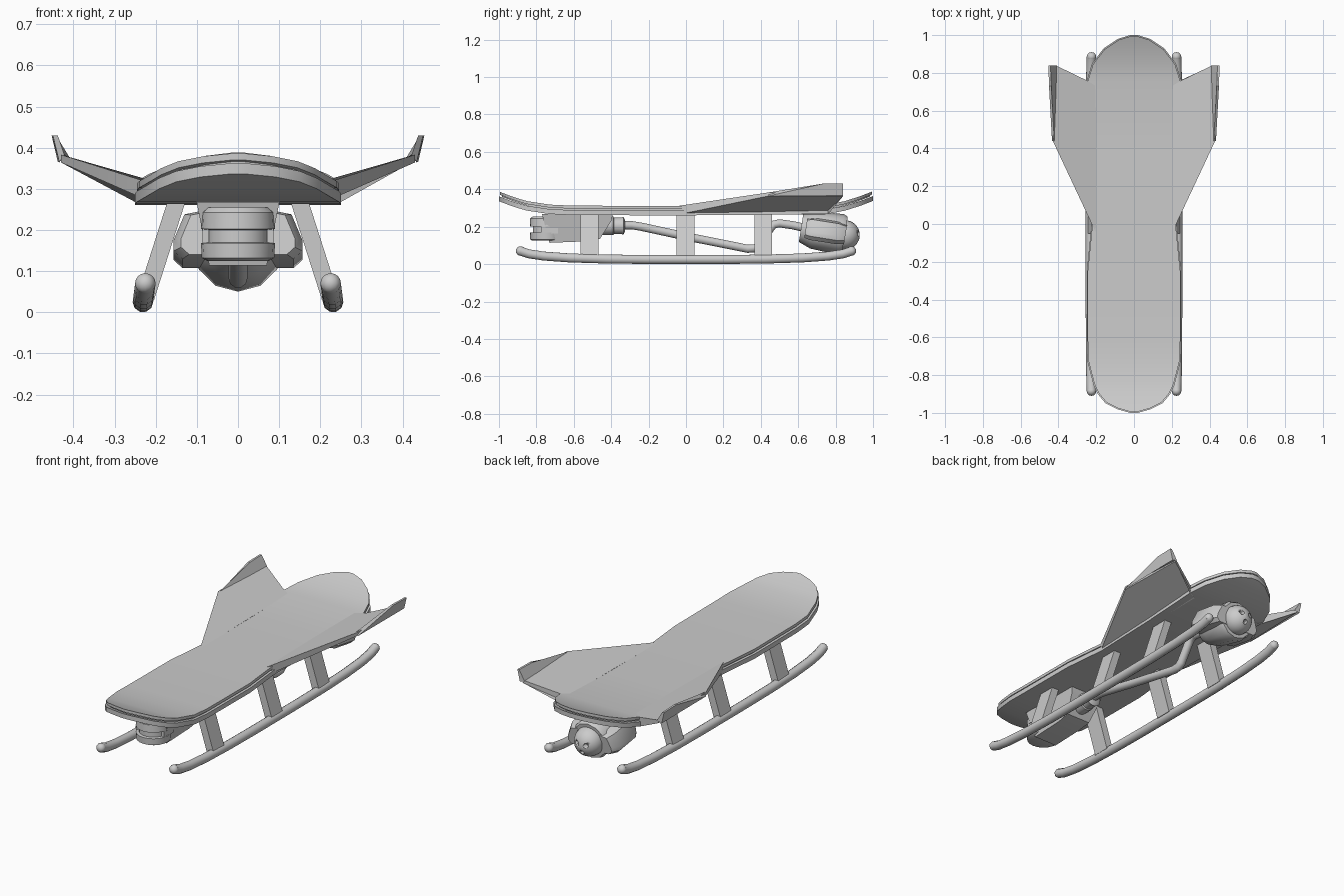
import bpy, bmesh, math
from mathutils import Matrix, Vector

if "Cube" in bpy.data.objects:
    bpy.data.objects.remove(bpy.data.objects["Cube"])


def loft(name, rings, mirror=False, mat=None):
    """Skin equal-length rings of points and cap both ends."""
    bm = bmesh.new()
    vs = [[bm.verts.new(mat @ Vector(p) if mat else p) for p in r] for r in rings]
    n = len(rings[0])
    for a, b in zip(vs, vs[1:]):
        for i in range(n):
            j = (i + 1) % n
            bm.faces.new((a[i], a[j], b[j], b[i]))
    bm.faces.new(vs[0])
    bm.faces.new(vs[-1])
    bmesh.ops.recalc_face_normals(bm, faces=bm.faces)
    me = bpy.data.meshes.new(name)
    bm.to_mesh(me)
    bm.free()
    ob = bpy.data.objects.new(name, me)
    bpy.context.collection.objects.link(ob)
    if mirror:
        ob.modifiers.new("mirror", 'MIRROR').use_mirror_merge = False
    return ob


def lathe(name, profile, mat, sides=24):
    """Revolve (distance, radius) pairs about local y."""
    return loft(name, [[(r * math.cos(k * math.tau / sides), s, r * math.sin(k * math.tau / sides))
                        for k in range(sides)] for s, r in profile], mat=mat)


def tube(name, pts, radius):
    cu = bpy.data.curves.new(name, 'CURVE')
    cu.dimensions = '3D'
    cu.bevel_depth = radius
    cu.bevel_resolution = 3
    cu.use_fill_caps = True
    sp = cu.splines.new('POLY')
    sp.points.add(len(pts) - 1)
    for p, co in zip(sp.points, pts):
        p.co = (*co, 1)
    ob = bpy.data.objects.new(name, cu)
    bpy.context.collection.objects.link(ob)
    return ob


# deck: stations of y, half width, top height, in three stacked layers
stations = [(-1, .02, .386), (-.98, .09, .379), (-.95, .15, .367), (-.9, .192, .35),
            (-.85, .215, .336), (-.73, .246, .318), (-.62, .25, .313), (-.25, .25, .311),
            (0, .225, .311), (.4, .235, .313), (.76, .25, .319), (.85, .222, .336),
            (.93, .16, .361), (.98, .085, .38), (1, .02, .388)]
for name, hi, lo, inset in (("deck_top", 0, .016, .005), ("deck_core", .014, .026, .015),
                            ("deck_base", .024, .05, 0)):
    rings = []
    for y, w, t in stations:
        x = max(w - inset, .01)
        y *= 1 - inset
        rings.append([(-x, y, t - hi), (x, y, t - hi), (x, y, t - lo), (-x, y, t - lo)])
    loft(name, rings)

# swept wings and upturned tips
loft("wing", [
    [(.20, -.05, .310), (.43, .44, .383), (.415, .84, .378), (.25, .76, .319), (.2, .74, .317)],
    [(.20, -.05, .263), (.43, .44, .364), (.42, .84, .363), (.25, .76, .268), (.2, .74, .266)]],
    mirror=True)
loft("wing_tip", [
    [(.422, .44, .383), (.408, .84, .374), (.442, .84, .43), (.438, .73, .43)],
    [(.434, .44, .364), (.438, .84, .366), (.453, .84, .43), (.450, .73, .43)]], mirror=True)

# runners with rounded ends, and their struts
path = [(-.885, .07), (-.84, .055), (-.76, .043), (-.62, .033), (-.42, .027), (-.2, .025),
        (.2, .025), (.42, .027), (.62, .033), (.76, .043), (.84, .055), (.885, .07)]
for s in (-1, 1):
    pts = [(s * (.231 - (z - .025) * .13), y, z) for y, z in path]
    tube("runner", pts, .025)
    for p in (pts[0], pts[-1]):
        bpy.ops.mesh.primitive_uv_sphere_add(segments=12, ring_count=8, radius=.025, location=p)
        bpy.context.object.name = "runner_end"
for y in (-.515, -.003, .413):
    loft("strut", [[(x - .022, y - .048, z), (x + .022, y - .048, z),
                    (x + .022, y + .048, z), (x - .022, y + .048, z)]
                   for x, z in ((.226, .03), (.146, .28))], mirror=True)

# front motor housing, tapered towards the bottom
side = [(-.77, .268), (-.39, .268), (-.40, .23), (-.46, .135), (-.53, .122), (-.73, .114)]
loft("front_housing", [[(x * (.7 + 2 * (z - .114)), y, z) for y, z in side] for x in (-.1, .1)])

# layered round intake with a recessed slot
upright = Matrix.Translation((0, -.745, 0)) @ Matrix.Rotation(math.pi / 2, 4, 'X')
lathe("intake", [(.125, .075), (.132, .088), (.168, .09), (.17, .074), (.2, .074),
                 (.202, .09), (.243, .088), (.255, .075)], upright, 20)
for s in (-1, 1):
    loft("intake_spacer", [[(s * .07, y, z), (s * .086, y, z), (s * .086, y + .09, z),
                            (s * .07, y + .09, z)] for y, z in ((-.775, .165), (-.775, .205))])

# connecting pipe and collar
lathe("pipe_collar", [(-.47, .05), (-.39, .05), (-.385, .044), (-.345, .044), (-.335, .048),
                      (-.325, .03)], Matrix.Translation((0, 0, .205)))
tube("pipe", [(0, -.36, .208), (0, -.29, .208), (0, -.24, .2), (0, .0, .148), (0, .33, .082),
              (0, .37, .085), (0, .39, .1), (0, .45, .19), (0, .47, .212), (0, .5, .218),
              (0, .57, .208), (0, .65, .19)], .023)

# tilted rear thruster with domed end and three ports
tilt = Matrix.Translation((0, .63, .19)) @ Matrix.Rotation(math.radians(-9), 4, 'X')
lathe("rear_thruster", [(-.015, .075), (.05, .1), (.2, .11), (.222, .1), (.222, .08)], tilt, 12)
dome = lathe("thruster_dome", [(.2, .078)] + [(.222 + .08 * math.sin(a), .08 * math.cos(a))
             for a in (math.radians(k) for k in (0, 15, 30, 45, 60, 75, 88))], tilt)
for x, z in ((-.027, .018), (.027, .018), (0, -.028)):
    cut = lathe("port_cutter", [(.27, .013), (.33, .013)],
                tilt @ Matrix.Translation((x, 0, z)), 12)
    cut.hide_render = True
    cut.display_type = 'WIRE'
    mod = dome.modifiers.new("port", 'BOOLEAN')
    mod.operation = 'DIFFERENCE'
    mod.object = cut

# side pods on the thruster
pod = [(.08, -.055), (.135, -.055), (.157, -.035), (.157, -.01), (.13, .055), (.08, .065)]
loft("thruster_pod", [[(x * k, y, z * k) for x, z in pod]
                      for y, k in ((.01, .88), (.04, 1), (.18, 1), (.225, .85))],
     mat=tilt, mirror=True)

# smooth the round parts while keeping edges sharp
bpy.ops.object.select_all(action='DESELECT')
for ob in bpy.context.scene.objects:
    if ob.type == 'MESH':
        ob.select_set(True)
        bpy.context.view_layer.objects.active = ob
bpy.ops.object.shade_smooth_by_angle(angle=math.radians(30))
